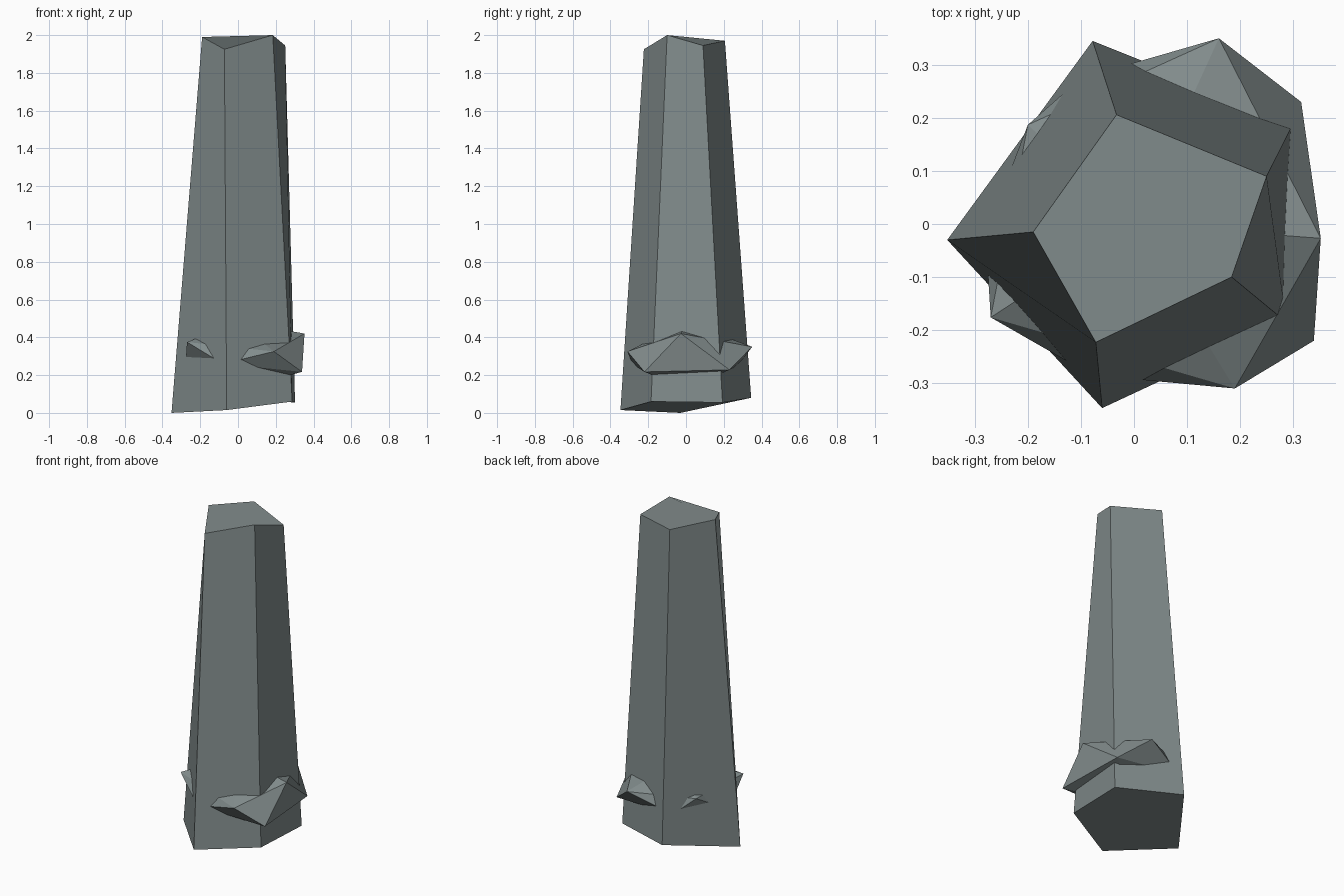
import bpy

stone = bpy.data.materials.new("grey stone")
stone.diffuse_color = (0.22, 0.26, 0.26, 1)


def make(name, verts, faces):
    mesh = bpy.data.meshes.new(name)
    mesh.from_pydata(verts, [], faces)
    mesh.materials.append(stone)
    mesh.update()
    obj = bpy.data.objects.new(name, mesh)
    bpy.context.collection.objects.link(obj)
    return obj


# Tapered five-sided pillar with uneven ends (counter-clockwise from above)
base = [(-0.06, -0.347, 0.015), (0.287, -0.185, 0.06), (0.302, 0.193, 0.055),
        (-0.078, 0.345, 0.08), (-0.352, -0.03, 0.0)]
top = [(-0.072, -0.223, 1.925), (0.184, -0.10, 2.0), (0.25, 0.09, 1.945),
       (-0.033, 0.206, 1.97), (-0.19, -0.015, 1.99)]
sides = [(i, (i + 1) % 5, (i + 1) % 5 + 5, i + 5) for i in range(5)]
make("pillar", base + top, [(4, 3, 2, 1, 0), (5, 6, 7, 8, 9)] + sides)

# Flattened rough boulder through the foot: two rings of five and two poles
upper = [(0.352, -0.027, 0.42), (0.16, 0.35, 0.35), (-0.20, 0.187, 0.34),
         (-0.27, -0.176, 0.375), (0.19, -0.31, 0.325)]
lower = [(0.315, 0.23, 0.228), (-0.10, 0.275, 0.25), (-0.28, -0.02, 0.22),
         (-0.08, -0.285, 0.26), (0.339, -0.22, 0.217)]
poles = [(0.0, 0.0, 0.48), (0.0, 0.0, 0.13)]
faces = []
for i in range(5):
    j = (i + 1) % 5
    faces += [(i, j, 10), (i, 5 + i, j), (j, 5 + i, 5 + j), (5 + j, 5 + i, 11)]
make("boulder", upper + lower + poles, faces)
